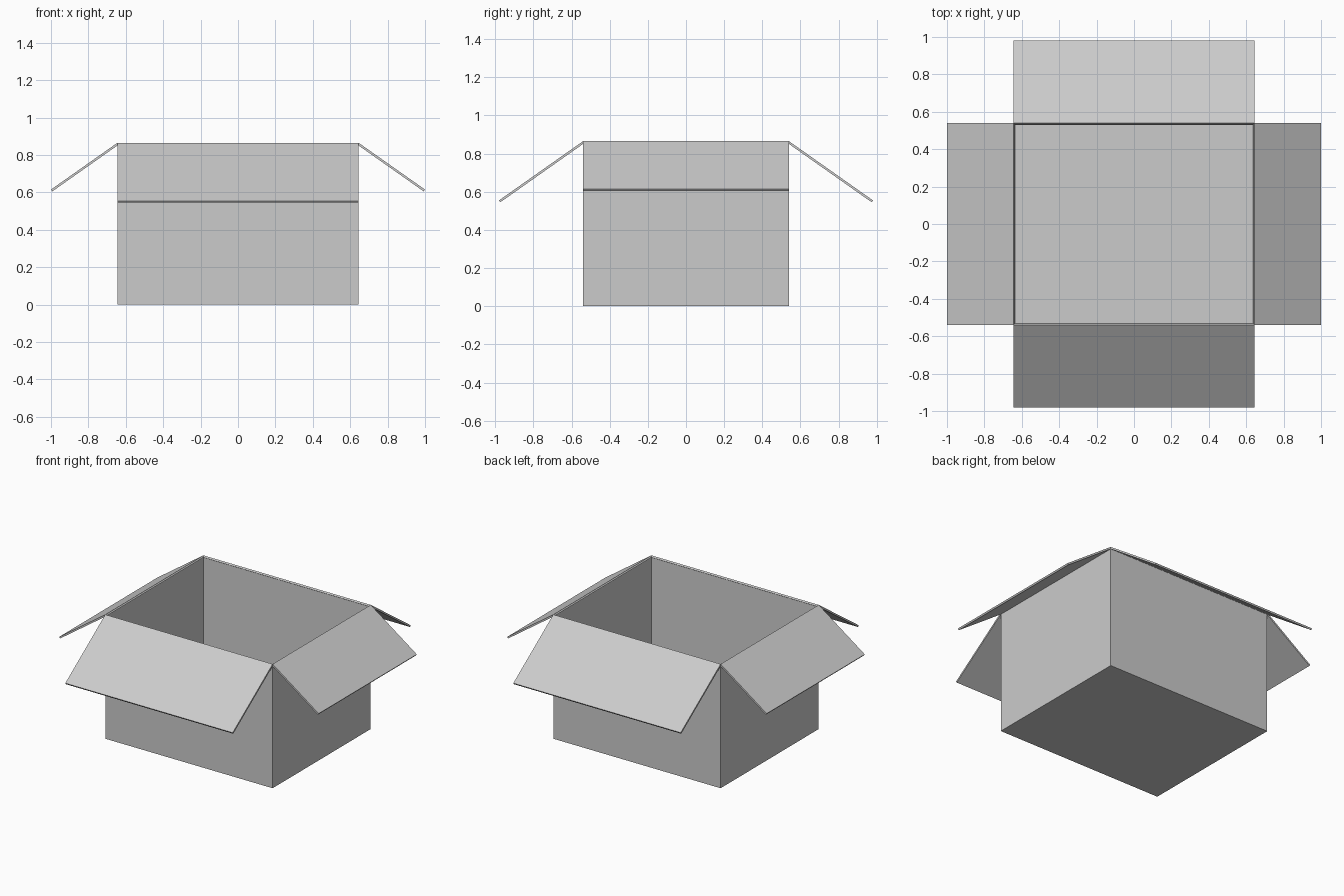
import bpy
import bmesh
from mathutils import Vector

HALF_X, HALF_Y, HEIGHT, WALL = 0.645, 0.54, 0.865, 0.012

cube = bpy.data.objects.get("Cube")
if cube:
    bpy.data.objects.remove(cube, do_unlink=True)

# Single flat colour
grey = bpy.data.materials.new("plain_grey")
grey.use_nodes = True
colour = (0.6, 0.6, 0.6, 1)
grey.diffuse_color = colour
grey.node_tree.nodes["Principled BSDF"].inputs["Base Color"].default_value = colour


def add_object(name, bm):
    bmesh.ops.recalc_face_normals(bm, faces=bm.faces)
    mesh = bpy.data.meshes.new(name)
    bm.to_mesh(mesh)
    bm.free()
    mesh.materials.append(grey)
    obj = bpy.data.objects.new(name, mesh)
    bpy.context.collection.objects.link(obj)
    return obj


# Open box: a block whose top is inset and pushed down to the floor
bm = bmesh.new()
bmesh.ops.create_cube(bm, size=1)
bmesh.ops.scale(bm, vec=(2 * HALF_X, 2 * HALF_Y, HEIGHT), verts=bm.verts)
bmesh.ops.translate(bm, vec=(0, 0, HEIGHT / 2), verts=bm.verts)
top = max(bm.faces, key=lambda f: f.calc_center_median().z)
bmesh.ops.inset_region(bm, faces=[top], thickness=WALL, use_even_offset=True)
for v in top.verts:
    v.co.z = WALL
add_object("box_body", bm)


def add_flap(name, outward, hinge, tip, tip_z, half_width):
    """Thin board sloping down and outward from the rim."""
    out = Vector(outward)
    side = Vector((-out.y, out.x, 0))
    up = Vector((0, 0, 1))
    start = out * hinge + up * HEIGHT
    end = out * tip + up * tip_z
    under = side.cross(end - start).normalized() * WALL
    if under.z > 0:
        under = -under
    bm = bmesh.new()
    ring = [bm.verts.new(p - side * half_width)
            for p in (start, end, end + under, start + under)]
    profile = bm.faces.new(ring)
    moved = bmesh.ops.extrude_face_region(bm, geom=[profile])["geom"]
    bmesh.ops.translate(bm, vec=side * half_width * 2,
                        verts=[g for g in moved if isinstance(g, bmesh.types.BMVert)])
    add_object(name, bm)


# Four open flaps
for name, sign in (("left_flap", 1), ("right_flap", -1)):
    add_flap(name, (sign, 0, 0), HALF_X, 1.0, 0.615, HALF_Y)
for name, sign in (("back_flap", 1), ("front_flap", -1)):
    add_flap(name, (0, sign, 0), HALF_Y, 0.98, 0.555, HALF_X)
